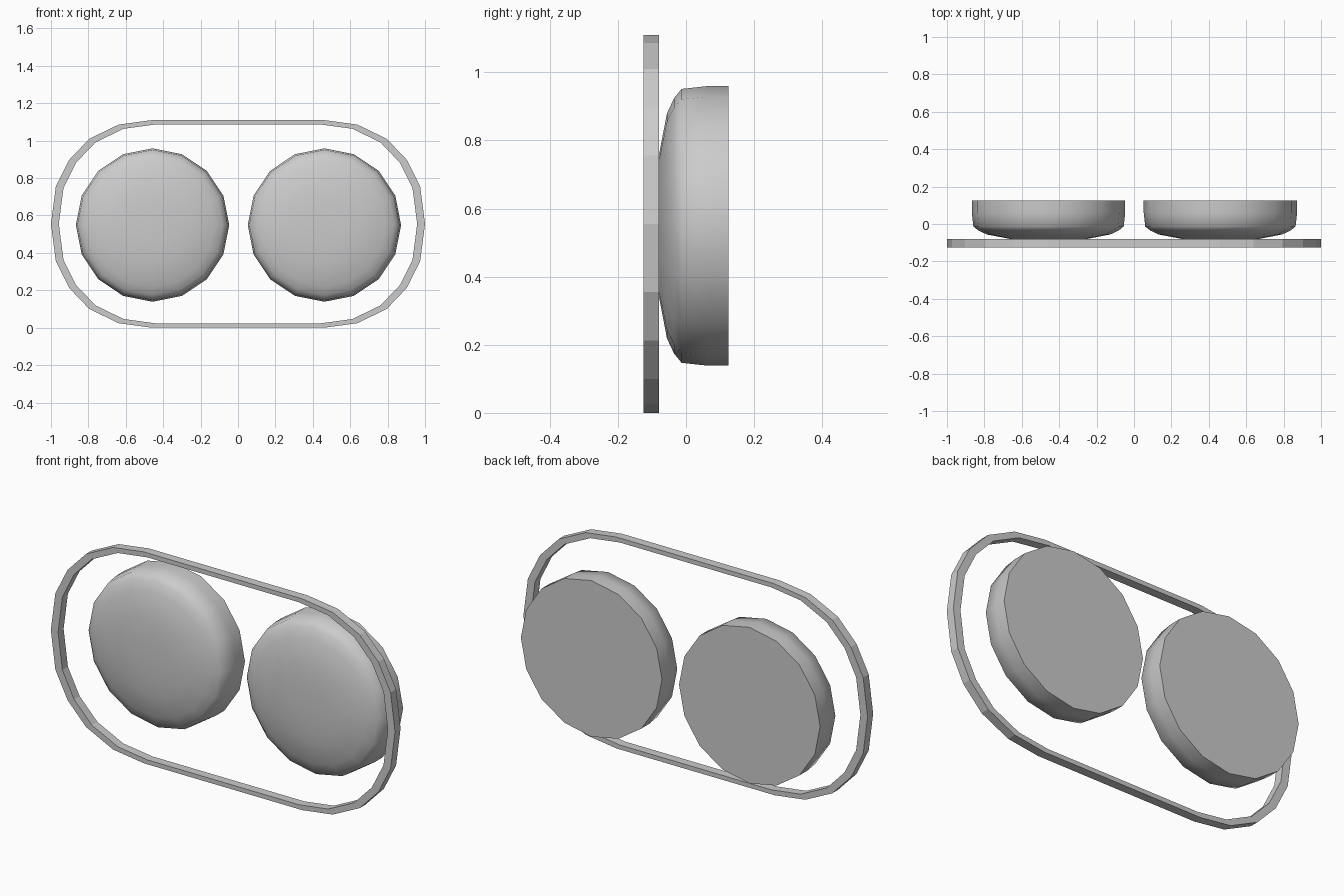
import bpy, bmesh
from math import sin, cos, pi, radians

if "Cube" in bpy.data.objects:
    bpy.data.objects.remove(bpy.data.objects["Cube"])

CZ = 0.555  # height of the frame centre


def make_object(name, bm):
    bmesh.ops.recalc_face_normals(bm, faces=bm.faces[:])
    mesh = bpy.data.meshes.new(name)
    bm.to_mesh(mesh)
    bm.free()
    obj = bpy.data.objects.new(name, mesh)
    bpy.context.collection.objects.link(obj)
    return obj


# Rounded outer frame: quarter outline mirrored, inner edge is a scaled copy
def frame(name, y0, y1, inner):
    q = [(0.46, 0.555), (0.638, 0.531), (0.795, 0.455),
         (0.903, 0.342), (0.974, 0.2), (1.0, 0.0)]
    right = q + [(x, -z) for x, z in reversed(q[:-1])]
    outline = right + [(-x, -z) for x, z in right]
    bm = bmesh.new()
    loops = [[bm.verts.new((x * s, y, CZ + z * s)) for x, z in outline]
             for s, y in ((1, y0), (1, y1), (inner, y1), (inner, y0))]
    n = len(outline)
    for k in range(4):
        a, b = loops[k], loops[(k + 1) % 4]
        for i in range(n):
            j = (i + 1) % n
            bm.faces.new((a[i], a[j], b[j], b[i]))
    return make_object(name, bm)


# Domed lamp: 16-sided turned profile (radius, y), flat at the back
def lamp(name, cx, cz, sides=16):
    profile = [(0.41, 0.125), (0.41, 0.06), (0.402, -0.013), (0.375, -0.035),
               (0.33, -0.056), (0.21, -0.079), (0.105, -0.085)]
    bm = bmesh.new()
    rings = [[bm.verts.new((cx + r * cos(2 * pi * i / sides), y,
                            cz + r * sin(2 * pi * i / sides)))
              for i in range(sides)] for r, y in profile]
    tip = bm.verts.new((cx, -0.087, cz))
    bm.faces.new(rings[0])
    for i in range(sides):
        j = (i + 1) % sides
        for a, b in zip(rings, rings[1:]):
            bm.faces.new((a[i], a[j], b[j], b[i]))
        bm.faces.new((rings[-1][i], rings[-1][j], tip))
    obj = make_object(name, bm)
    bpy.ops.object.select_all(action='DESELECT')
    obj.select_set(True)
    bpy.context.view_layer.objects.active = obj
    bpy.ops.object.shade_smooth_by_angle(angle=radians(50))
    return obj


frame("outer_frame", -0.125, -0.079, 0.958)
lamp("left_lamp", -0.457, 0.549)
lamp("right_lamp", 0.462, 0.549)
